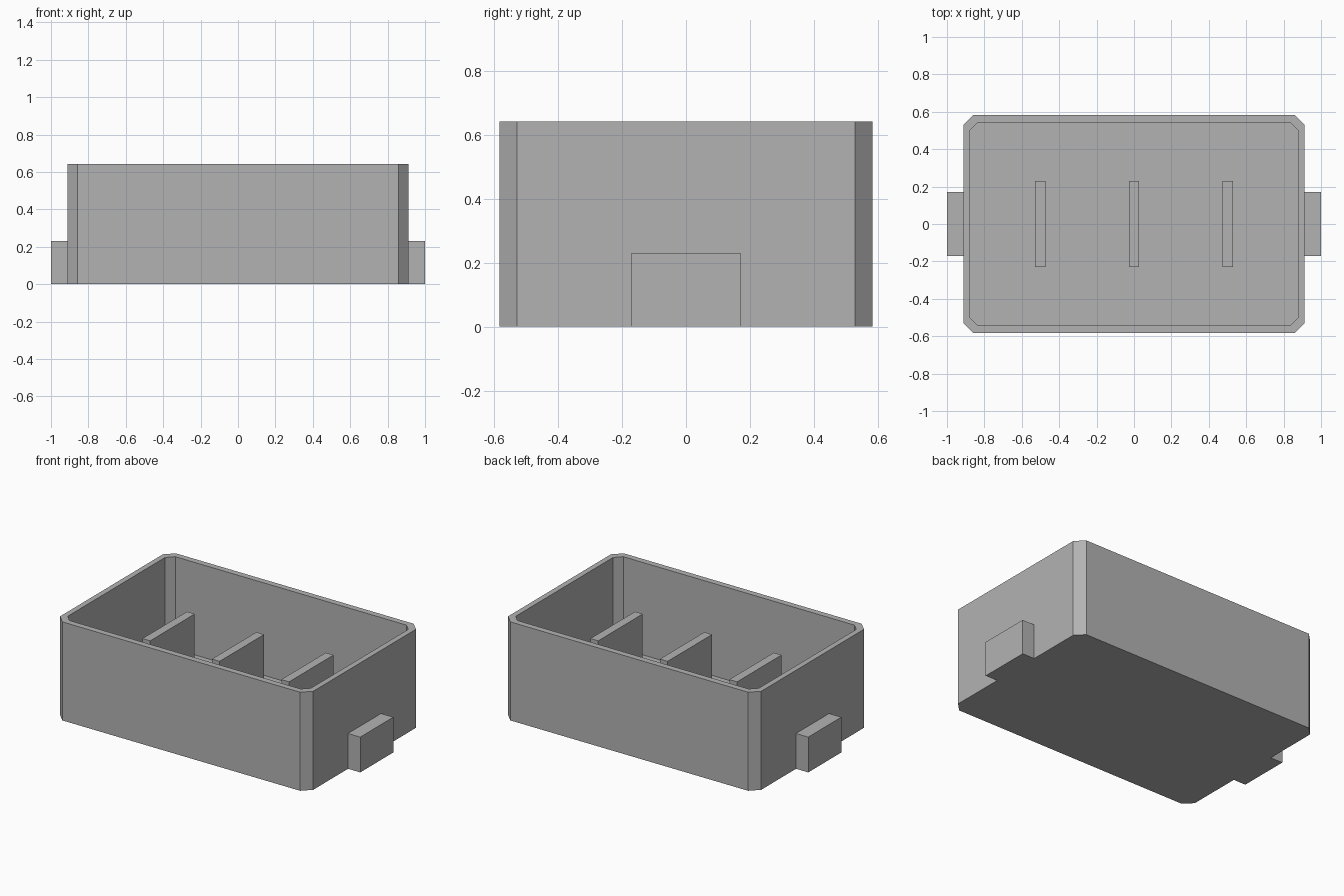
import bpy
import bmesh

if "Cube" in bpy.data.objects:
    bpy.data.objects.remove(bpy.data.objects["Cube"])

HEIGHT, FLOOR = 0.642, 0.04

grey = bpy.data.materials.new("plain_grey")
grey.use_nodes = True
grey.diffuse_color = (0.45, 0.45, 0.45, 1)
grey.node_tree.nodes["Principled BSDF"].inputs["Base Color"].default_value = grey.diffuse_color


def add_object(name, bm):
    bmesh.ops.recalc_face_normals(bm, faces=bm.faces)
    mesh = bpy.data.meshes.new(name)
    bm.to_mesh(mesh)
    bm.free()
    mesh.materials.append(grey)
    obj = bpy.data.objects.new(name, mesh)
    bpy.context.collection.objects.link(obj)
    return obj


def box(name, x0, x1, y, z0, z1):
    bm = bmesh.new()
    bmesh.ops.create_cube(bm, size=1)
    for v in bm.verts:
        v.co = (x1 if v.co.x > 0 else x0, y if v.co.y > 0 else -y, z1 if v.co.z > 0 else z0)
    return add_object(name, bm)


def ring(bm, x, y, cut, z):
    """Rectangle with cut corners, counter-clockwise."""
    quarter = [(x, y - cut), (x - cut, y)]
    half = quarter + [(-a, b) for a, b in reversed(quarter)]
    return [bm.verts.new((a, b, z)) for a, b in half + [(-a, -b) for a, b in half]]


# Open tray: underside, outer wall, rim, inner wall, floor
bm = bmesh.new()
outer = (0.912, 0.584, 0.055)
inner = (0.876, 0.544, 0.043)
rings = [ring(bm, *outer, 0), ring(bm, *outer, HEIGHT),
         ring(bm, *inner, HEIGHT), ring(bm, *inner, FLOOR)]
for low, high in zip(rings, rings[1:]):
    for i in range(len(low)):
        j = (i + 1) % len(low)
        bm.faces.new((low[i], low[j], high[j], high[i]))
bm.faces.new(rings[0])
bm.faces.new(rings[-1])
add_object("tray", bm)

# Dividers standing on the floor
for name, x in (("right_divider", -0.5), ("middle_divider", 0), ("left_divider", 0.5)):
    box(name, x - 0.028, x + 0.028, 0.229, FLOOR, 0.486)

# Tabs on both ends
box("left_tab", outer[0], 1, 0.17, 0, 0.23)
box("right_tab", -1, -outer[0], 0.17, 0, 0.23)
